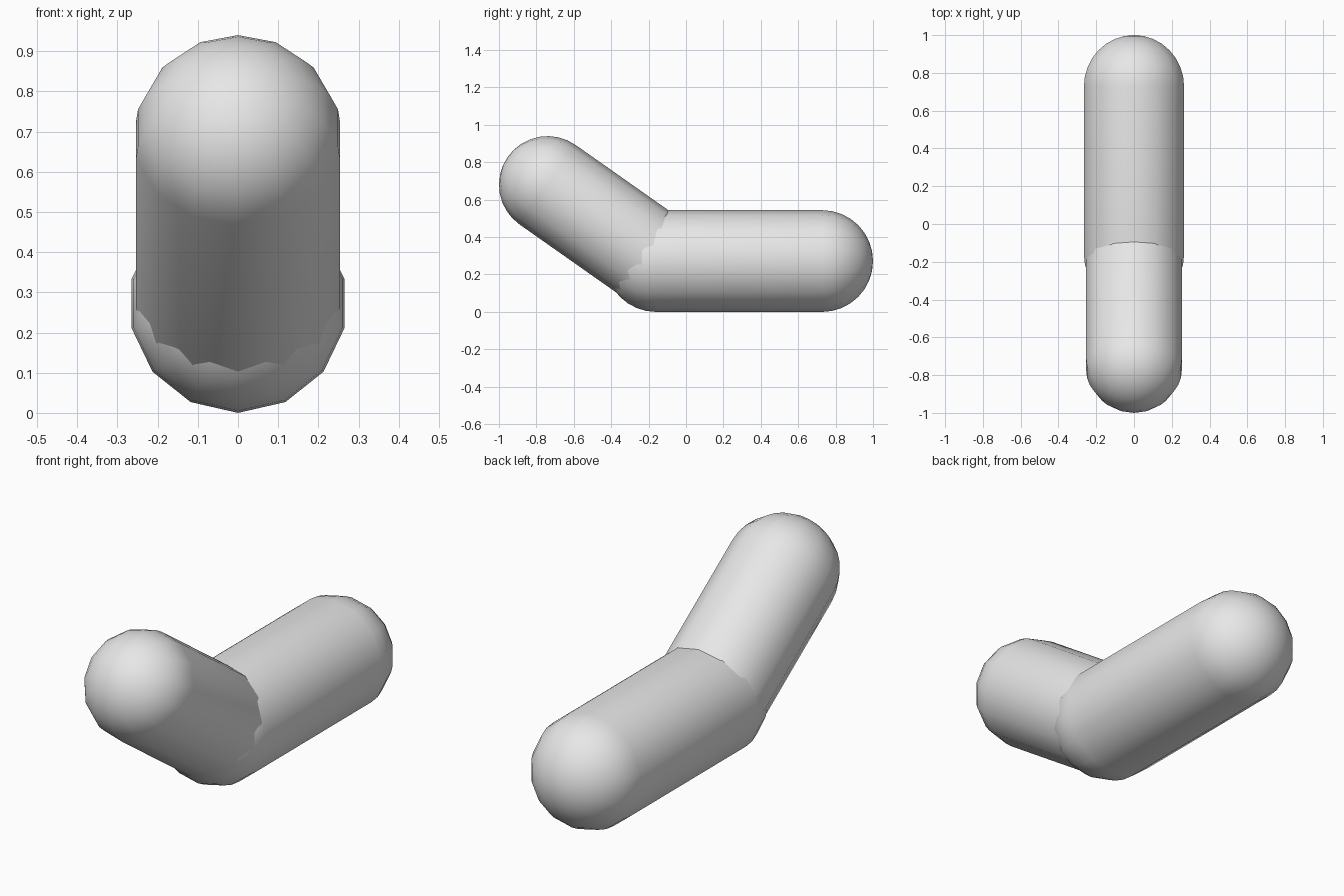
import bpy
import bmesh
from math import cos, sin, pi
from mathutils import Vector, Matrix

cube = bpy.data.objects.get("Cube")
if cube:
    bpy.data.objects.remove(cube, do_unlink=True)

SIDES = 14
CAP_RINGS = 8

grey = bpy.data.materials.new("light_grey")
grey.use_nodes = True
grey.diffuse_color = (0.8, 0.8, 0.8, 1)
grey.node_tree.nodes["Principled BSDF"].inputs["Base Color"].default_value = (0.8, 0.8, 0.8, 1)


def capsule(name, start, end, radius):
    """Round-ended tube between two cap centres, with a corner edge on top."""
    start, end = Vector(start), Vector(end)
    axis = (end - start).normalized()
    side = Vector((1, 0, 0))
    up = side.cross(axis)

    # Half outline from the start pole to the end pole
    arc = [i * pi / 2 / CAP_RINGS for i in range(CAP_RINGS + 1)]
    outline = [start + radius * (up * sin(a) - axis * cos(a)) for a in arc]
    outline += [end + radius * (up * sin(a) + axis * cos(a)) for a in reversed(arc)]

    # Spin the outline around the tube axis
    bm = bmesh.new()
    verts = [bm.verts.new(p) for p in outline]
    edges = [bm.edges.new(pair) for pair in zip(verts, verts[1:])]
    bmesh.ops.spin(bm, geom=verts + edges, cent=start, axis=axis,
                   angle=2 * pi, steps=SIDES, use_duplicate=False)
    bmesh.ops.remove_doubles(bm, verts=bm.verts, dist=0.0005)
    bmesh.ops.recalc_face_normals(bm, faces=bm.faces)
    for face in bm.faces:
        face.smooth = True

    mesh = bpy.data.meshes.new(name)
    bm.to_mesh(mesh)
    bm.free()
    mesh.materials.append(grey)
    obj = bpy.data.objects.new(name, mesh)
    bpy.context.collection.objects.link(obj)
    return obj


# Level rear segment and the slimmer raised front segment share one joint
joint = (0, -0.16, 0.272)
capsule("rear_segment", joint, (0, 0.728, 0.272), 0.272)
capsule("front_segment", joint, (0, -0.74, 0.68), 0.26)
